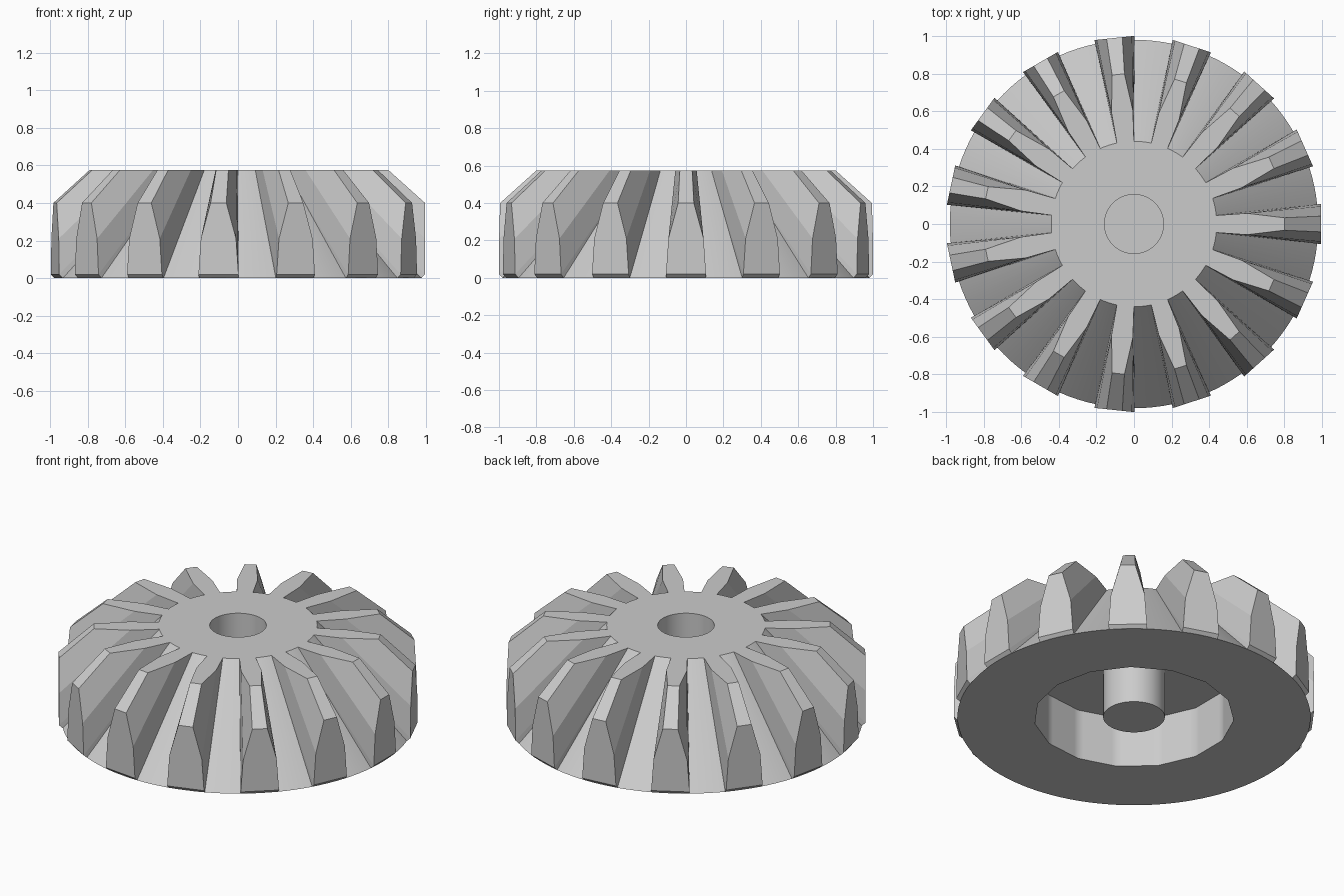
import bpy, bmesh, math
from mathutils import Matrix

if "Cube" in bpy.data.objects:
    bpy.data.objects.remove(bpy.data.objects["Cube"], do_unlink=True)

TEETH = 15
SEGMENTS = 120
HEIGHT = 0.575

steel = bpy.data.materials.new("plain grey")
steel.use_nodes = True
grey = (0.6, 0.6, 0.6, 1)
steel.diffuse_color = grey
steel.node_tree.nodes["Principled BSDF"].inputs["Base Color"].default_value = grey


def make_object(name, bm, smooth_angle=None):
    bmesh.ops.recalc_face_normals(bm, faces=bm.faces)
    mesh = bpy.data.meshes.new(name)
    bm.to_mesh(mesh)
    bm.free()
    mesh.materials.append(steel)
    obj = bpy.data.objects.new(name, mesh)
    bpy.context.collection.objects.link(obj)
    if smooth_angle:
        bpy.ops.object.select_all(action="DESELECT")
        obj.select_set(True)
        bpy.context.view_layer.objects.active = obj
        bpy.ops.object.shade_smooth_by_angle(angle=math.radians(smooth_angle))
    return obj


def add_ring(bm, radius, z, sides=None):
    """Ring of vertices, round or following a regular polygon."""
    verts = []
    for i in range(SEGMENTS):
        a = math.tau * i / SEGMENTS
        r = radius
        if sides:
            step = math.tau / sides
            r *= math.cos(step / 2) / math.cos(a % step - step / 2)
        verts.append(bm.verts.new((r * math.cos(a), r * math.sin(a), z)))
    return verts


# Conical body: blind bore, top, root cone, underside, recess and hub post
bm = bmesh.new()
profile = [
    (0.157, 0.02, None), (0.157, HEIGHT, None),
    (0.44, HEIGHT, None), (0.98, 0, None),
    (0.555, 0, TEETH), (0.555, 0.31, TEETH),
    (0.171, 0.31, None), (0.171, 0, None),
]
rings = [add_ring(bm, *p) for p in profile]
for low, high in zip(rings, rings[1:]):
    for i in range(SEGMENTS):
        j = (i + 1) % SEGMENTS
        bm.faces.new((low[i], low[j], high[j], high[i]))
bm.faces.new(rings[0])
bm.faces.new(rings[-1])
make_object("gear_body", bm, 30)

# Tapered teeth: outer and inner outlines as (radius, height, half width)
outer = [(0.975, 0, 0.105), (0.995, 0.02, 0.107), (0.995, 0.21, 0.094), (0.995, 0.4, 0.042)]
inner = [(0.43, HEIGHT, 0.045), (0.43, HEIGHT, 0.045), (0.6, HEIGHT, 0.057), (0.8, HEIGHT, 0.033)]
bm = bmesh.new()
for n in range(TEETH):
    turn = Matrix.Rotation(math.tau * n / TEETH, 4, "Z")
    sides = []
    for s in (-1, 1):
        out = [bm.verts.new((r, s * w, z)) for r, z, w in outer]
        top = [bm.verts.new((r, s * w, z)) for r, z, w in inner[1:]]
        bm.faces.new((out[0], out[1], top[0]))
        bm.faces.new((out[1], out[2], top[1], top[0]))
        bm.faces.new((out[2], out[3], top[2], top[1]))
        sides.append(out + top[::-1])
    left, right = sides
    for i in range(len(left)):
        j = (i + 1) % len(left)
        bm.faces.new((left[i], left[j], right[j], right[i]))
    bmesh.ops.transform(bm, matrix=turn, verts=left + right)
make_object("gear_teeth", bm)
